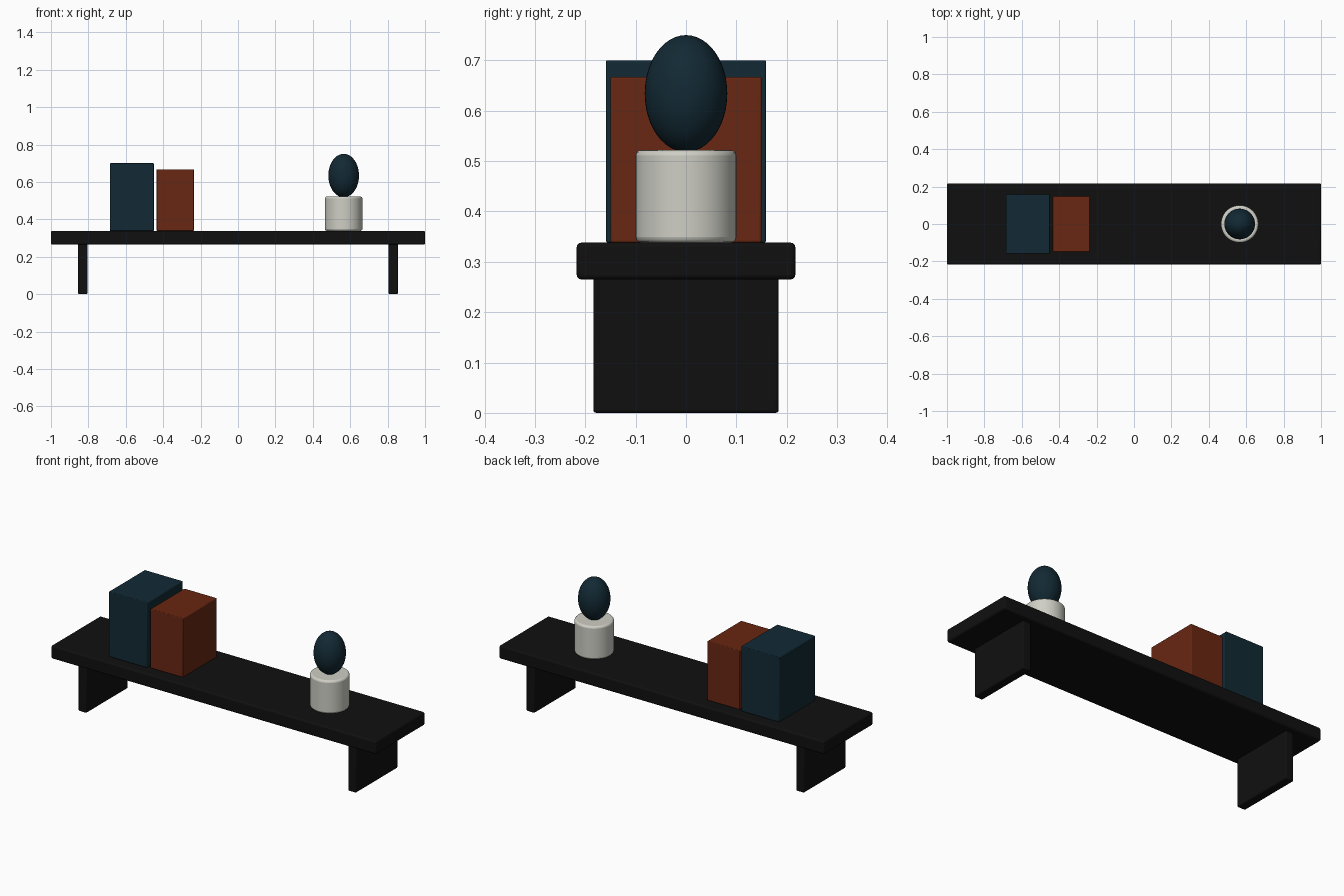
import bpy
import math

cube = bpy.data.objects.get("Cube")
if cube:
    bpy.data.objects.remove(cube, do_unlink=True)


def material(name, color):
    m = bpy.data.materials.new(name)
    m.use_nodes = True
    m.diffuse_color = (*color, 1)
    bsdf = m.node_tree.nodes["Principled BSDF"]
    bsdf.inputs["Base Color"].default_value = (*color, 1)
    bsdf.inputs["Roughness"].default_value = 0.7
    return m


black = material("black wood", (0.005, 0.005, 0.005))
navy = material("dark blue", (0.006, 0.022, 0.034))
rust = material("rust red", (0.14, 0.02, 0.006))
white = material("off white", (0.62, 0.62, 0.56))


def finish(name, mat, bevel=0, segments=3):
    """Name and colour the active object, soften its edges and shade it."""
    o = bpy.context.object
    o.name = o.data.name = name
    o.data.materials.append(mat)
    bpy.ops.object.transform_apply(location=False, rotation=False, scale=True)
    bpy.ops.object.shade_smooth_by_angle(angle=math.radians(35))
    if bevel:
        b = o.modifiers.new("soft edges", "BEVEL")
        b.width = bevel
        b.segments = segments
        b.limit_method = "ANGLE"
        b.angle_limit = math.radians(40)
    return o


def box(name, mat, x, y, z, bevel):
    """Box from (min, max) spans along each axis."""
    spans = (x, y, z)
    bpy.ops.mesh.primitive_cube_add(size=1, location=[(a + b) / 2 for a, b in spans])
    bpy.context.object.scale = [b - a for a, b in spans]
    return finish(name, mat, bevel)


# Shelf board and its two panel supports
TOP = 0.338
box("shelf_board", black, (-1, 1), (-0.217, 0.217), (0.265, TOP), 0.009)
for side, x in (("right", -0.83), ("left", 0.83)):
    box(side + "_support", black, (x - 0.025, x + 0.025), (-0.184, 0.184), (0, 0.27), 0.006)

# Books
box("tall_book", navy, (-0.685, -0.45), (-0.159, 0.159), (TOP, 0.7), 0.004)
box("short_book", rust, (-0.435, -0.235), (-0.15, 0.15), (TOP, 0.667), 0.004)

# Pot with a rounded rim, and the egg-shaped plant resting on it
POT_X = 0.565
bpy.ops.mesh.primitive_cylinder_add(vertices=48, radius=0.1, depth=0.184,
                                    location=(POT_X, 0, TOP + 0.092))
finish("pot", white, 0.011)
bpy.ops.mesh.primitive_uv_sphere_add(segments=40, ring_count=24, radius=1,
                                     location=(POT_X, 0, 0.634))
bpy.context.object.scale = (0.082, 0.082, 0.116)
finish("plant", navy)
